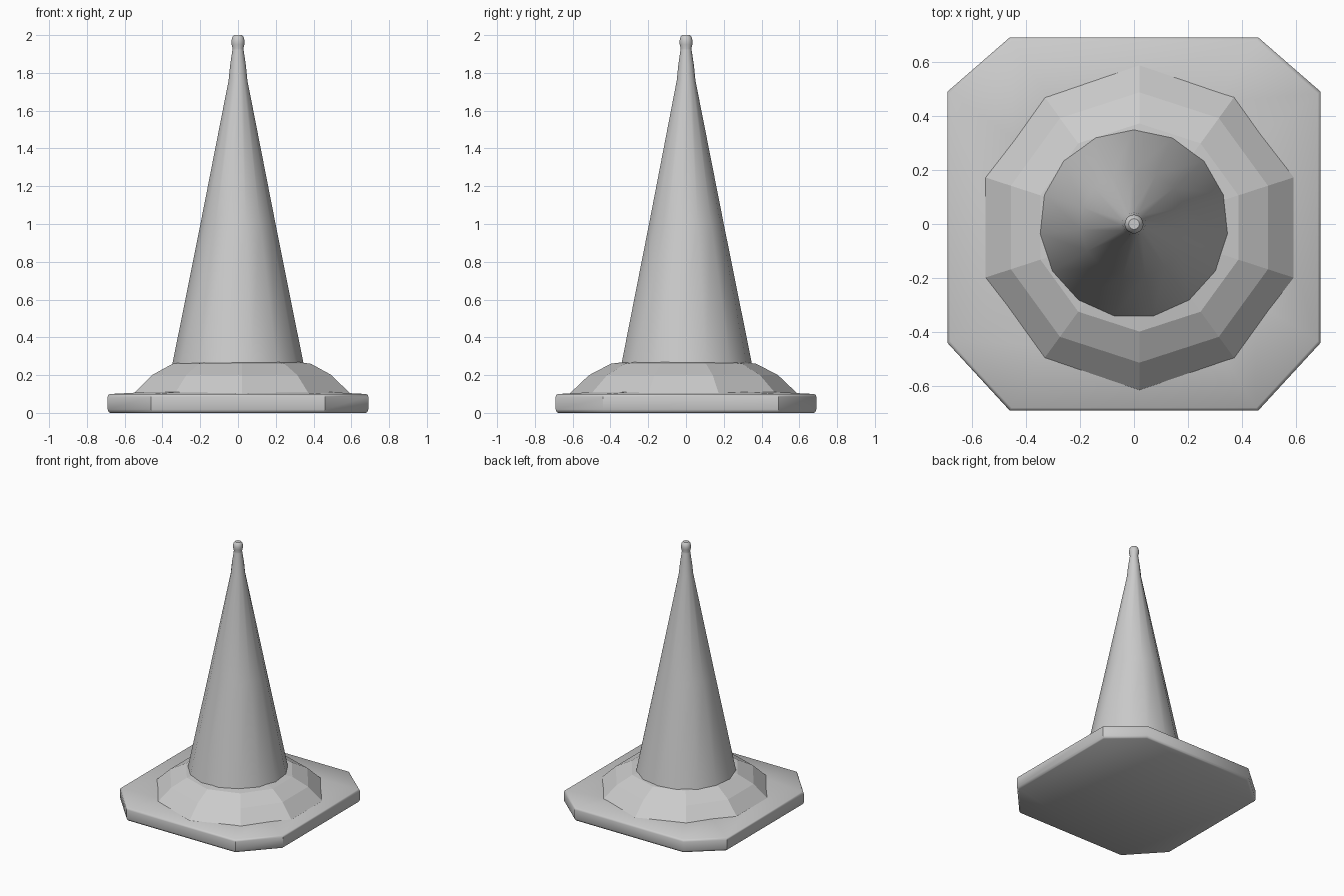
import bpy
import bmesh
from math import sin, cos, pi, radians

if "Cube" in bpy.data.objects:
    bpy.data.objects.remove(bpy.data.objects["Cube"])


def build(name, rings, smooth_angle=None):
    """Skin a stack of equal-sized point rings and cap both ends."""
    bm = bmesh.new()
    loops = [[bm.verts.new(p) for p in ring] for ring in rings]
    n = len(loops[0])
    for low, high in zip(loops, loops[1:]):
        for i in range(n):
            j = (i + 1) % n
            bm.faces.new((low[i], low[j], high[j], high[i]))
    bm.faces.new(loops[0][::-1])
    bm.faces.new(loops[-1])
    bmesh.ops.recalc_face_normals(bm, faces=bm.faces)
    mesh = bpy.data.meshes.new(name)
    bm.to_mesh(mesh)
    bm.free()
    obj = bpy.data.objects.new(name, mesh)
    bpy.context.collection.objects.link(obj)
    if smooth_angle:
        bpy.ops.object.select_all(action='DESELECT')
        obj.select_set(True)
        bpy.context.view_layer.objects.active = obj
        bpy.ops.object.shade_smooth_by_angle(angle=radians(smooth_angle))
    return obj


def lathe(profile, sides, cx=0, cy=0):
    """Rings of a turned profile, first vertex pointing to +y."""
    angles = [pi / 2 + 2 * pi * i / sides for i in range(sides)]
    return [[(cx + r * cos(a), cy + r * sin(a), z) for a in angles]
            for r, z in profile]


# Square base plate with cut corners, rounded edge and slightly domed top
outline = [(-0.46, -0.69), (0.46, -0.69), (0.69, -0.44), (0.69, 0.49),
           (0.46, 0.69), (-0.46, 0.69), (-0.69, 0.49), (-0.69, -0.44)]
edge_profile = [(0.982, 0), (0.993, 0.006), (1, 0.018), (1, 0.085),
                (0.996, 0.094), (0.985, 0.1), (0.65, 0.112), (0.4, 0.118)]
build("base_plate", [[(x * s, y * s, z) for x, y in outline]
                     for s, z in edge_profile], 40)

# Ten-sided faceted collar
collar_profile = [(0.608, 0.09), (0.6, 0.105), (0.5, 0.2),
                  (0.385, 0.26), (0.2, 0.285)]
build("collar", lathe(collar_profile, 10, 0.02, -0.013))

# Fifteen-sided tapering cone body with a small rounded tip
cone_profile = [(0.36, 0.2), (0.347, 0.27), (0.2, 1.0), (0.05, 1.76),
                (0.042, 1.84), (0.03, 1.92), (0.029, 1.93), (0.034, 1.95),
                (0.035, 1.97), (0.03, 1.99), (0.02, 2.0)]
build("cone_body", lathe(cone_profile, 15), 40)
